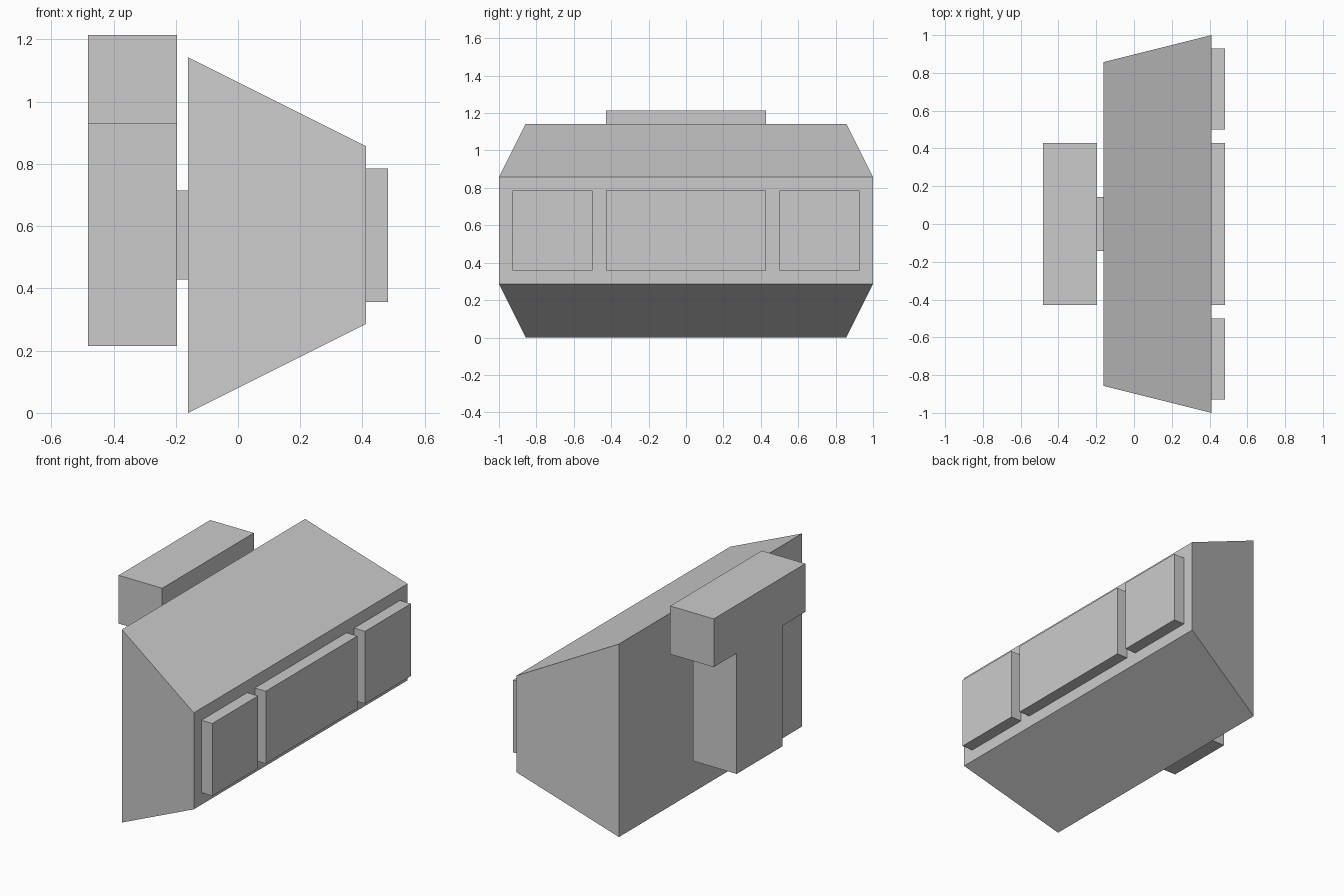
import bpy
import bmesh

if "Cube" in bpy.data.objects:
    bpy.data.objects.remove(bpy.data.objects["Cube"])

U = 1 / 14          # the model sits on a grid of fourteenths
X0 = -6.75          # back plane, in grid units


def block(name, x, y, z, y_front=None, z_front=None):
    """Box from (min, max) ranges in grid units; the +x end may taper."""
    ends = [(x[0], y, z), (x[1], y_front or y, z_front or z)]
    bm = bmesh.new()
    loops = []
    for px, (ya, yb), (za, zb) in ends:
        pts = [(ya, za), (yb, za), (yb, zb), (ya, zb)]
        loops.append([bm.verts.new(((X0 + px) * U, py * U, pz * U))
                      for py, pz in pts])
    back, front = loops
    bm.faces.new(back[::-1])
    bm.faces.new(front)
    for i in range(4):
        j = (i + 1) % 4
        bm.faces.new((back[i], back[j], front[j], front[i]))
    bmesh.ops.recalc_face_normals(bm, faces=bm.faces)
    mesh = bpy.data.meshes.new(name)
    bm.to_mesh(mesh)
    bm.free()
    obj = bpy.data.objects.new(name, mesh)
    bpy.context.collection.objects.link(obj)
    return obj


# Tapered main body: tall at the back, wide at the front
block("body", (4.5, 12.5), (-12, 12), (0, 16),
      y_front=(-14, 14), z_front=(4, 12))

# Row of three raised panels on the +x face
for name, y in (("middle_panel", (-6, 6)),
                ("left_panel", (-13, -7)),
                ("right_panel", (7, 13))):
    block(name, (12.5, 13.5), y, (5, 11))

# T-shaped bracket behind the body, joined by a small spacer
block("bracket_bar", (0, 4), (-6, 6), (13, 17))
block("bracket_stem", (0, 4), (-3, 3), (3, 13))
block("bracket_spacer", (4, 4.5), (-2, 2), (6, 10))
